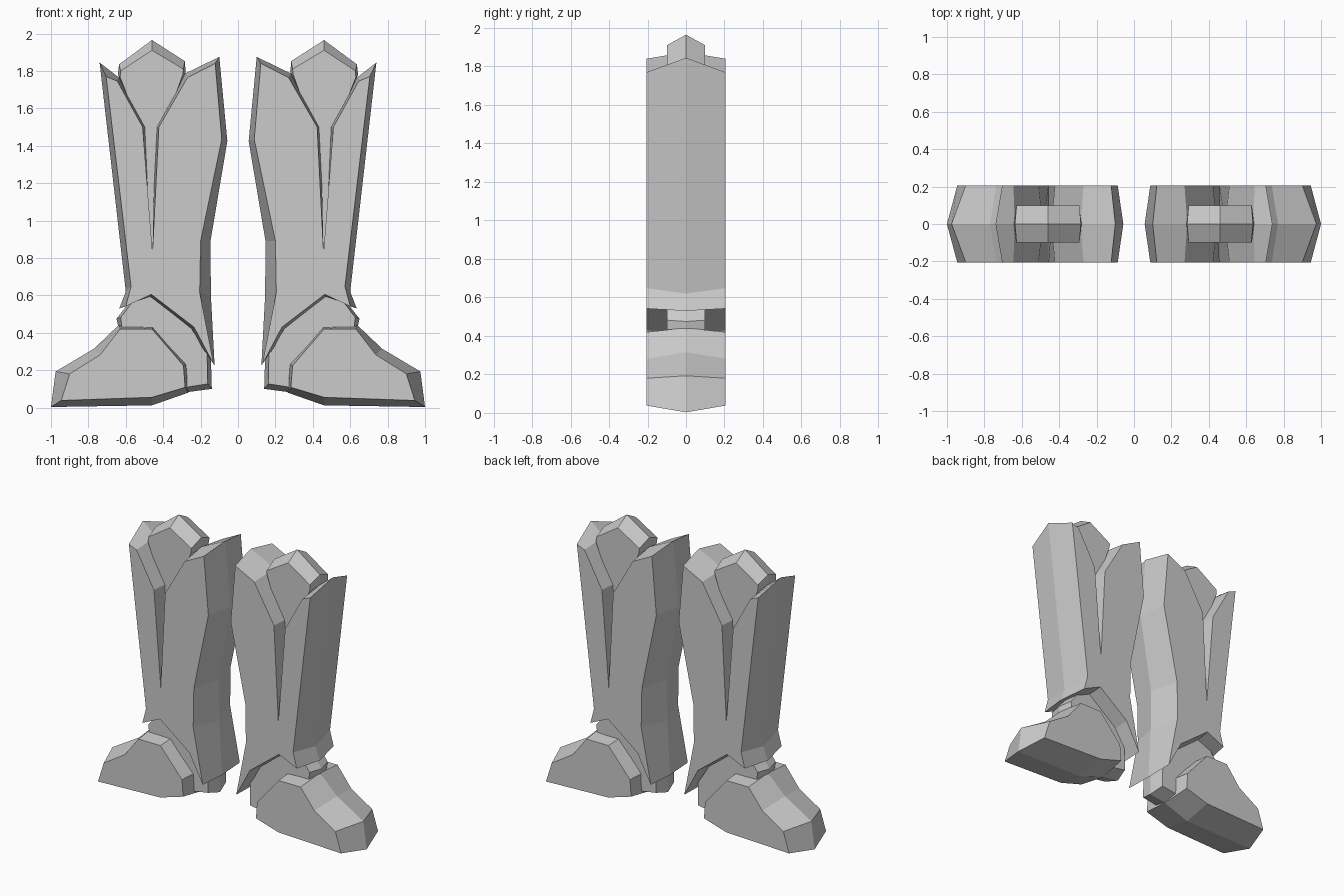
import bpy, bmesh


def ridged_slab(name, ridge, face, half_depth):
    """Slab with a ridge outline at y=0 and inset faces at +-half_depth, mirrored in x."""
    bm = bmesh.new()
    front, mid, back = [
        [bm.verts.new((x, y, z)) for x, z in outline]
        for outline, y in ((face, -half_depth), (ridge, 0), (face, half_depth))
    ]
    bm.faces.new(front)
    bm.faces.new(back[::-1])
    n = len(mid)
    for a, b in ((front, mid), (mid, back)):
        for i in range(n):
            j = (i + 1) % n
            bm.faces.new((a[i], b[i], b[j], a[j]))
    bmesh.ops.recalc_face_normals(bm, faces=bm.faces)
    mesh = bpy.data.meshes.new(name)
    bm.to_mesh(mesh)
    bm.free()
    obj = bpy.data.objects.new(name, mesh)
    bpy.context.collection.objects.link(obj)
    mirror = obj.modifiers.new("other_leg", 'MIRROR')
    mirror.use_mirror_merge = False
    return obj


# Shin shaft with a deep V notch at the top and an arched lower edge
ridged_slab(
    "shin_guard",
    [(0.10, 1.875), (0.057, 1.425), (0.147, 0.89), (0.145, 0.60), (0.125, 0.225),
     (0.25, 0.405), (0.475, 0.583), (0.635, 0.53), (0.60, 0.62), (0.74, 1.845),
     (0.637, 1.765), (0.487, 1.50), (0.457, 0.83), (0.442, 1.50), (0.285, 1.785)],
    [(0.122, 1.84), (0.087, 1.435), (0.20, 0.89), (0.205, 0.617), (0.130, 0.232),
     (0.235, 0.43), (0.463, 0.605), (0.60, 0.542), (0.572, 0.648), (0.705, 1.77),
     (0.645, 1.745), (0.51, 1.50), (0.457, 0.83), (0.423, 1.50), (0.27, 1.765)],
    0.205)

# Pointed knee plate set inside the notch
ridged_slab(
    "knee_plate",
    [(0.46, 1.965), (0.284, 1.852), (0.28, 1.79), (0.41, 1.45), (0.457, 0.80),
     (0.51, 1.45), (0.642, 1.78), (0.636, 1.835)],
    [(0.46, 1.91), (0.292, 1.81), (0.295, 1.78), (0.415, 1.45), (0.457, 0.80),
     (0.505, 1.45), (0.63, 1.765), (0.628, 1.80)],
    0.10)

# Narrow ankle and heel core
ridged_slab(
    "ankle",
    [(0.14, 0.10), (0.145, 0.27), (0.26, 0.46), (0.46, 0.62), (0.575, 0.57),
     (0.65, 0.475), (0.637, 0.42), (0.45, 0.25), (0.29, 0.08)],
    [(0.163, 0.127), (0.165, 0.29), (0.28, 0.47), (0.46, 0.62), (0.56, 0.57),
     (0.627, 0.482), (0.62, 0.42), (0.45, 0.25), (0.29, 0.107)],
    0.10)

# Foot shell with blunt toe
ridged_slab(
    "foot",
    [(0.265, 0.08), (0.265, 0.235), (0.452, 0.435), (0.637, 0.442), (0.77, 0.315),
     (0.975, 0.193), (1.0, 0.003), (0.46, 0.012)],
    [(0.283, 0.108), (0.292, 0.225), (0.46, 0.42), (0.63, 0.42), (0.737, 0.282),
     (0.90, 0.18), (0.945, 0.038), (0.46, 0.055)],
    0.205)
